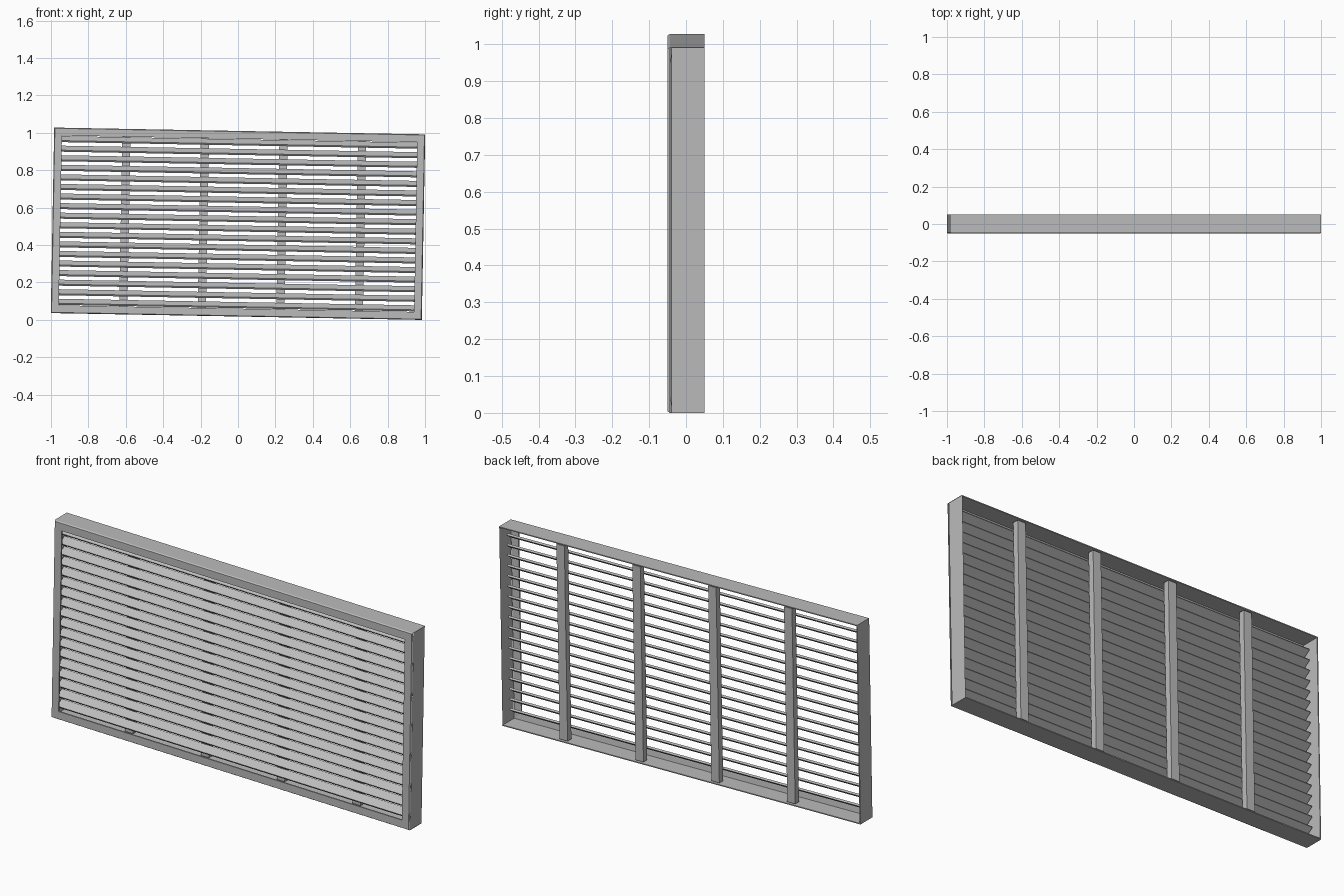
import bpy, math
from mathutils import Matrix, Vector

cube = bpy.data.objects.get("Cube")
if cube:
    bpy.data.objects.remove(cube)

grey = bpy.data.materials.new("light_grey")
grey.use_nodes = True
grey.diffuse_color = (0.5, 0.5, 0.5, 1)
grey.node_tree.nodes["Principled BSDF"].inputs["Base Color"].default_value = (0.5, 0.5, 0.5, 1)

W, H, D = 0.992, 0.496, 0.05      # half width, half height, half depth
LIP = 0.042
TILT = Matrix.Translation((0, 0, 0.514)) @ Matrix.Rotation(math.radians(1.05), 4, 'Y')


def add(name, verts, faces):
    mesh = bpy.data.meshes.new(name)
    mesh.from_pydata([TILT @ Vector(v) for v in verts], [], faces)
    mesh.materials.append(grey)
    ob = bpy.data.objects.new(name, mesh)
    bpy.context.collection.objects.link(ob)
    return ob


def bar(name, profile, x0, x1):
    """Extrude a y-z profile along x."""
    n = len(profile)
    verts = [(x, y, z) for x in (x0, x1) for y, z in profile]
    faces = [(i, (i + 1) % n, n + (i + 1) % n, n + i) for i in range(n)]
    return add(name, verts, [f[::-1] for f in faces] + [tuple(range(n)), tuple(range(2 * n - 1, n - 1, -1))])


def ring(inset, y):
    w, h = W - inset, H - inset
    return [(-w, y, -h), (w, y, -h), (w, y, h), (-w, y, h)]


# Frame: rounded front lip and thin outer walls, mitred at the corners
loops = [(0, D), (0, -0.044), (0.004, -D), (LIP, -D), (LIP, -0.043), (0.005, -0.038), (0.005, D)]
verts = [v for inset, y in loops for v in ring(inset, y)]
n = len(loops)
# the +x wall is left open behind the lip
faces = [(4 * a + k, 4 * a + (k + 1) % 4, 4 * ((a + 1) % n) + (k + 1) % 4, 4 * ((a + 1) % n) + k)
         for a in range(n) for k in range(4) if not (k == 1 and a in (0, 5, 6))]
add("frame", verts, faces)
# single inward-facing sheet on the open side
w = W - 0.002
add("side_sheet", [(w, -D + 0.01, -H), (w, D, -H), (w, D, H), (w, -D + 0.01, H)], [(3, 2, 1, 0)])

# Louvre slats
a = math.radians(35)
for i in range(18):
    z = -0.435 + i * 0.87 / 17
    prof = [(-0.006 + s * math.cos(a) - t * math.sin(a), z + s * math.sin(a) + t * math.cos(a))
            for s, t in ((-0.021, -0.005), (0.021, -0.005), (0.021, 0.005), (-0.021, 0.005))]
    bar("slat_%02d" % (i + 1), prof, -0.975, 0.975)

# Rear uprights
for i in range(4):
    x = -0.605 + i * 0.42
    bar("upright_%d" % (i + 1), [(0.015, -H + 0.01), (0.045, -H + 0.01), (0.045, H - 0.01), (0.015, H - 0.01)],
        x - 0.022, x + 0.022)
